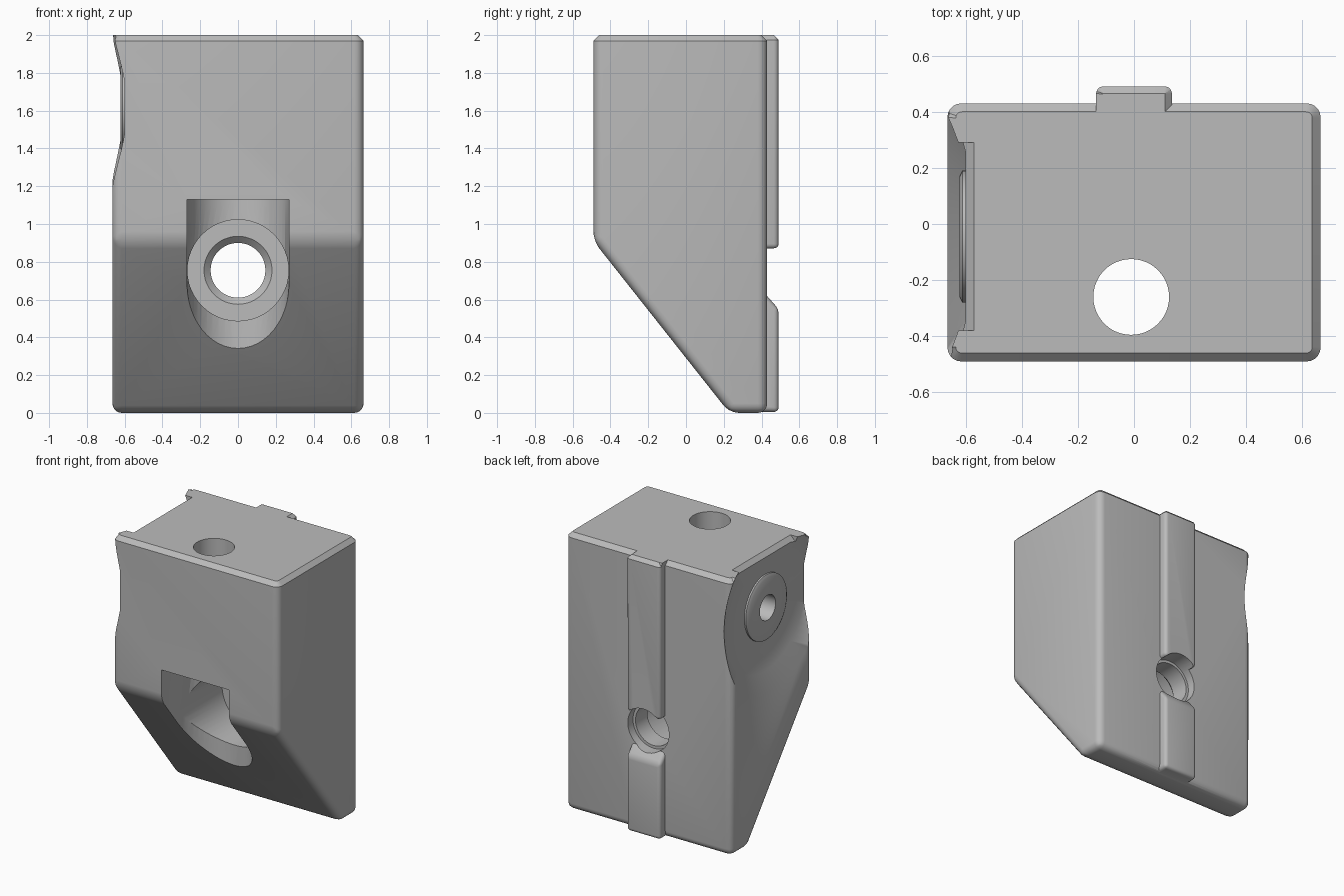
import bpy, bmesh
from math import sin, cos, pi, radians
from mathutils import Vector

cube = bpy.data.objects.get("Cube")
if cube:
    bpy.data.objects.remove(cube, do_unlink=True)

grey = bpy.data.materials.new("mid_grey")
grey.use_nodes = True
grey.diffuse_color = (0.5, 0.5, 0.5, 1)
grey.node_tree.nodes["Principled BSDF"].inputs["Base Color"].default_value = (0.5, 0.5, 0.5, 1)


def place(axis, a, b, t):
    """Put profile point (a, b) at distance t along the axis."""
    return Vector({"X": (t, a, b), "Y": (a, t, b), "Z": (a, b, t)}[axis])


def finish(name, bm):
    bmesh.ops.recalc_face_normals(bm, faces=bm.faces)
    mesh = bpy.data.meshes.new(name)
    bm.to_mesh(mesh)
    bm.free()
    mesh.materials.append(grey)
    obj = bpy.data.objects.new(name, mesh)
    bpy.context.collection.objects.link(obj)
    return obj


def prism(name, axis, profile, lo, hi, fillet=0, top_chamfer=0):
    """Extruded profile with rounded edges and an optional flat top chamfer."""
    bm = bmesh.new()
    rings = [[bm.verts.new(place(axis, a, b, t)) for a, b in profile] for t in (lo, hi)]
    for ring in rings:
        bm.faces.new(ring)
    n = len(profile)
    for i in range(n):
        j = (i + 1) % n
        bm.faces.new((rings[0][i], rings[0][j], rings[1][j], rings[1][i]))
    top = max(v.co.z for v in bm.verts)

    def on_top(e):
        return top_chamfer and all(abs(v.co.z - top) < 1e-4 for v in e.verts)

    if fillet:
        bmesh.ops.bevel(bm, geom=[e for e in bm.edges if not on_top(e)], offset=fillet,
                        offset_type="OFFSET", segments=5, profile=0.5, affect="EDGES",
                        clamp_overlap=True)
    if top_chamfer:
        bmesh.ops.bevel(bm, geom=[e for e in bm.edges if on_top(e)], offset=top_chamfer,
                        offset_type="OFFSET", segments=1, profile=0.5, affect="EDGES",
                        clamp_overlap=True)
    return finish(name, bm)


def lathe(name, axis, centre, profile, sides=48):
    """Closed solid of revolution from (distance, radius) pairs."""
    bm = bmesh.new()
    rings = []
    for t, r in profile:
        angles = [2 * pi * i / sides for i in range(sides)]
        rings.append([bm.verts.new(place(axis, centre[0] + r * cos(w), centre[1] + r * sin(w), t))
                      for w in angles])
    for low, high in zip(rings, rings[1:]):
        for i in range(sides):
            j = (i + 1) % sides
            bm.faces.new((low[i], low[j], high[j], high[i]))
    bm.faces.new(rings[0])
    bm.faces.new(rings[-1])
    return finish(name, bm)


def combine(target, tool, operation):
    mod = target.modifiers.new(tool.name, "BOOLEAN")
    mod.object, mod.operation, mod.solver = tool, operation, "EXACT"
    bpy.context.view_layer.objects.active = target
    bpy.ops.object.modifier_apply(modifier=mod.name)
    bpy.data.objects.remove(tool, do_unlink=True)


# Block with a sloping lower front
block = prism("block", "X", [(-0.49, 0.91), (-0.49, 2), (0.43, 2), (0.43, 0), (0.23, 0)],
              -0.665, 0.665, fillet=0.05, top_chamfer=0.03)

# Rear rail in two lengths, either side of the bolt hole
upper_rail = prism("upper_rail", "X", [(0.34, 0.87), (0.34, 2), (0.49, 2), (0.49, 0.87)],
                   -0.135, 0.135, fillet=0.025, top_chamfer=0.025)
lower_rail = prism("lower_rail", "X", [(0.34, 0.005), (0.34, 0.72), (0.49, 0.55), (0.49, 0.005)],
                   -0.135, 0.135, fillet=0.025)
for rail in (upper_rail, lower_rail):
    combine(block, rail, "UNION")

# Round-backed slot open to the front
arc = [(0.27 * cos(pi * i / 24), -0.31 + 0.27 * sin(pi * i / 24)) for i in range(25)]
cutters = [prism("slot", "Z", arc + [(-0.27, -0.7), (0.27, -0.7)], 0.1, 1.13)]

# Stepped bolt hole from front to back
cutters.append(lathe("bolt_hole", "Y", (0, 0.755),
                     [(-0.7, 0.268), (0.2, 0.268), (0.2, 0.18), (0.235, 0.145),
                      (0.37, 0.145), (0.37, 0.165), (0.6, 0.165)]))

# Vertical hole from the top into the slot
cutters.append(lathe("top_hole", "Z", (-0.01, -0.26), [(0.9, 0.135), (2.1, 0.135)]))

# Side dish that leaves a raised ring around a blind hole
cutters.append(lathe("side_dish", "X", (-0.045, 1.615),
                     [(-0.7, 0.642), (-0.6, 0.465), (-0.6, 0.235), (-0.612, 0.235),
                      (-0.622, 0.215), (-0.622, 0.09), (-0.35, 0.09)], 64))

# Chamfer where the dish breaks through the top
cutters.append(prism("dish_chamfer", "Y", [(-0.7, 1.87), (-0.56, 2.01), (-0.7, 2.01)],
                     -0.38, 0.29))

for cutter in cutters:
    combine(block, cutter, "DIFFERENCE")

bpy.ops.object.select_all(action="DESELECT")
block.select_set(True)
bpy.context.view_layer.objects.active = block
bpy.ops.object.shade_smooth_by_angle(angle=radians(30))
